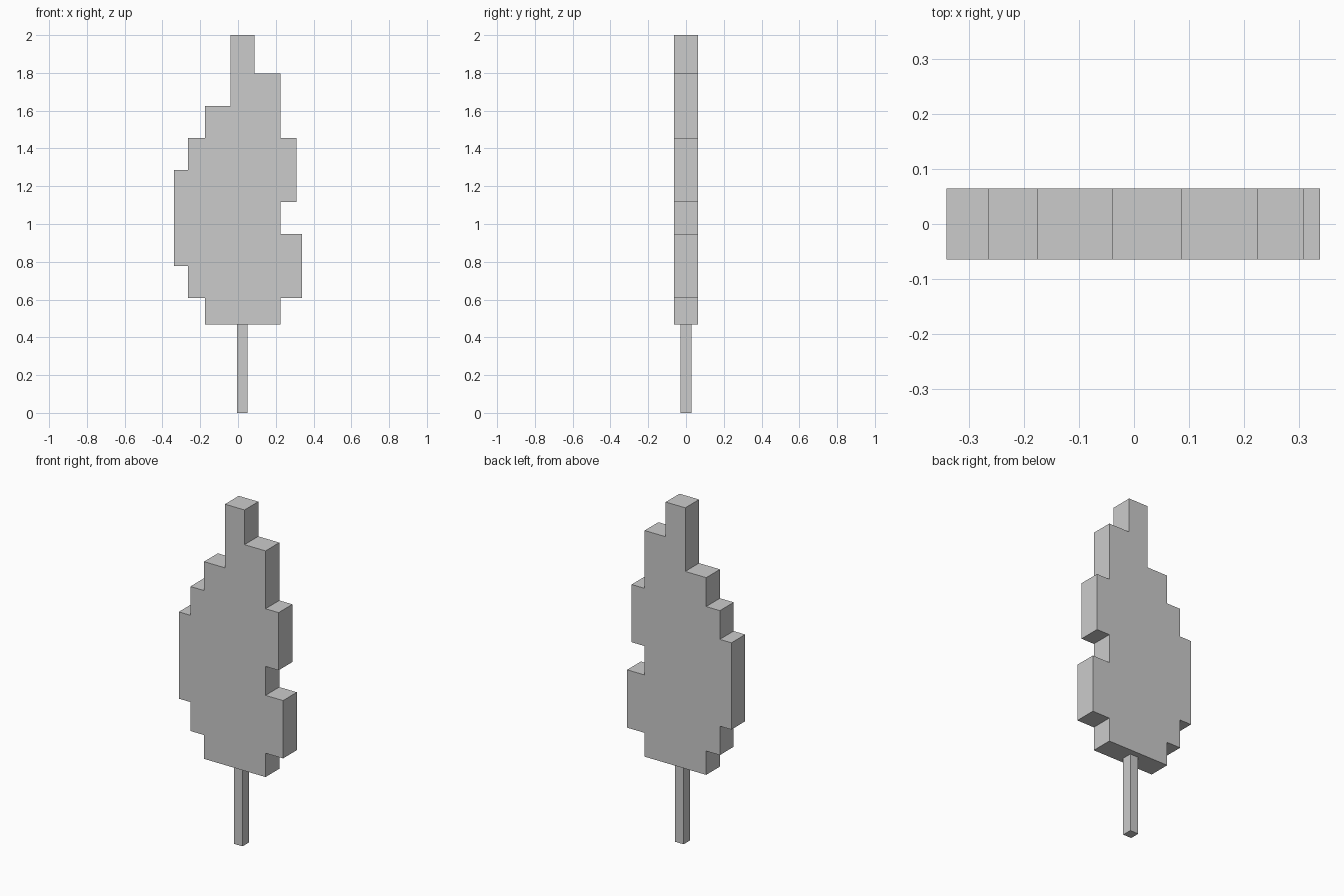
import bpy
import bmesh

if "Cube" in bpy.data.objects:
    bpy.data.objects.remove(bpy.data.objects["Cube"])


def extrude_profile(name, points, half_depth):
    """Closed x-z outline extruded along y, centred on y = 0."""
    bm = bmesh.new()
    face = bm.faces.new([bm.verts.new((x, -half_depth, z)) for x, z in points])
    ext = bmesh.ops.extrude_face_region(bm, geom=[face])
    verts = [v for v in ext["geom"] if isinstance(v, bmesh.types.BMVert)]
    bmesh.ops.translate(bm, verts=verts, vec=(0, 2 * half_depth, 0))
    bmesh.ops.recalc_face_normals(bm, faces=bm.faces)
    mesh = bpy.data.meshes.new(name)
    bm.to_mesh(mesh)
    bm.free()
    obj = bpy.data.objects.new(name, mesh)
    bpy.context.collection.objects.link(obj)
    return obj


def stair(steps):
    """Vertical runs (x, z_start, z_end) turned into outline corners."""
    return [(x, z) for x, z0, z1 in steps for z in (z0, z1)]


# Stepped crown: right side going down, then left side going up
right_side = stair([
    (0.087, 2.0, 1.796), (0.224, 1.796, 1.456), (0.309, 1.456, 1.117),
    (0.224, 1.117, 0.947), (0.338, 0.947, 0.607), (0.224, 0.607, 0.467),
])
left_side = stair([
    (-0.176, 0.467, 0.607), (-0.265, 0.607, 0.777), (-0.34, 0.777, 1.287),
    (-0.265, 1.287, 1.456), (-0.176, 1.456, 1.626), (-0.04, 1.626, 2.0),
])
extrude_profile("crown", right_side + left_side, 0.064)

# Thin square trunk under the crown
trunk = [(-0.005, 0), (0.05, 0), (0.05, 0.467), (-0.005, 0.467)]
extrude_profile("trunk", trunk, 0.029)
